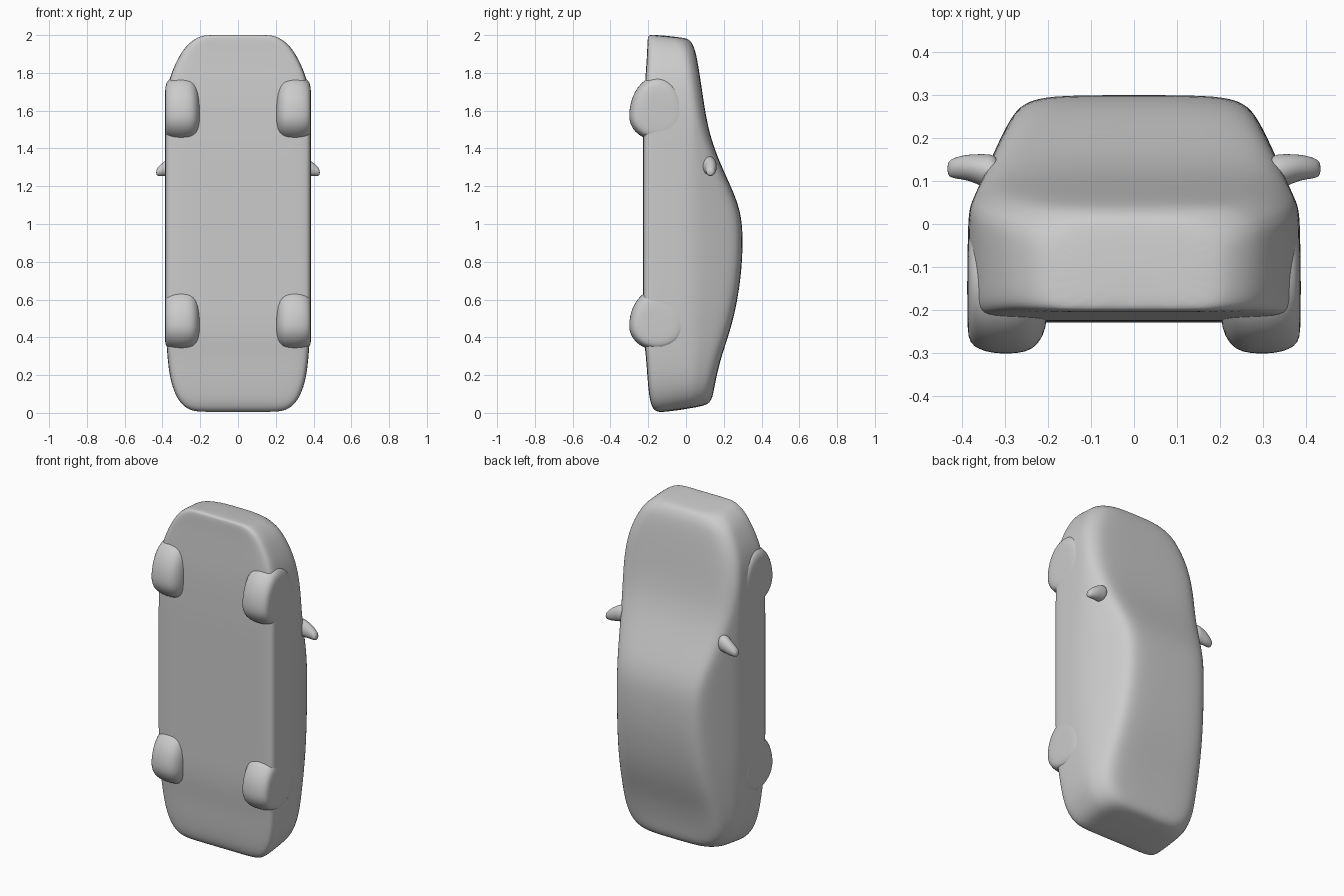
import bpy, bmesh, math

cube = bpy.data.objects.get("Cube")
if cube:
    bpy.data.objects.remove(cube, do_unlink=True)

grey = bpy.data.materials.new("plain grey")
grey.use_nodes = True
grey.diffuse_color = (0.6, 0.6, 0.6, 1)
grey.node_tree.nodes["Principled BSDF"].inputs["Base Color"].default_value = (0.6, 0.6, 0.6, 1)


def loft(name, rings, levels):
    """Skin closed rings of points, cap both ends and smooth the result."""
    bm = bmesh.new()
    loops = [[bm.verts.new(p) for p in ring] for ring in rings]
    n = len(loops[0])
    for a, b in zip(loops, loops[1:]):
        for i in range(n):
            j = (i + 1) % n
            bm.faces.new((a[i], a[j], b[j], b[i]))
    bm.faces.new(loops[0])
    bm.faces.new(loops[-1])
    bmesh.ops.recalc_face_normals(bm, faces=bm.faces)
    for f in bm.faces:
        f.smooth = True
    mesh = bpy.data.meshes.new(name)
    bm.to_mesh(mesh)
    bm.free()
    mesh.materials.append(grey)
    obj = bpy.data.objects.new(name, mesh)
    bpy.context.collection.objects.link(obj)
    sub = obj.modifiers.new("smooth", "SUBSURF")
    sub.levels = sub.render_levels = levels
    return obj


# Body stations, tail to nose: z, floor y, top y, half width, end tilt
STATIONS = [
    (0.005, -0.13, 0.09, 0.20, 0.15), (0.02, -0.168, 0.127, 0.265, 0.15),
    (0.06, -0.188, 0.142, 0.31, 0.12), (0.12, -0.198, 0.150, 0.342, 0.06),
    (0.20, -0.205, 0.163, 0.363, 0), (0.30, -0.212, 0.188, 0.374, 0),
    (0.40, -0.224, 0.222, 0.380, 0), (0.50, -0.228, 0.251, 0.384, 0),
    (0.60, -0.228, 0.272, 0.386, 0), (0.72, -0.228, 0.290, 0.386, 0),
    (0.85, -0.228, 0.300, 0.386, 0), (1.00, -0.228, 0.299, 0.386, 0),
    (1.10, -0.228, 0.278, 0.386, 0), (1.20, -0.228, 0.237, 0.386, 0),
    (1.30, -0.228, 0.191, 0.386, 0), (1.40, -0.228, 0.150, 0.386, 0),
    (1.50, -0.226, 0.120, 0.386, 0), (1.60, -0.224, 0.101, 0.384, 0),
    (1.70, -0.220, 0.086, 0.377, 0), (1.80, -0.213, 0.071, 0.355, 0),
    (1.90, -0.206, 0.054, 0.306, 0), (1.95, -0.204, 0.040, 0.266, -0.05),
    (1.985, -0.202, 0.020, 0.216, -0.08), (1.996, -0.192, -0.01, 0.17, -0.1),
]


def body_ring(z, floor, top, w, tilt):
    sill = min(0.03, top - 0.075)                   # shoulder line
    roof = w - 0.45 * max(0, top - 0.04 - sill)     # cabin leans inward
    mid = (sill + top - 0.04) / 2
    half = [(w * 0.5, floor), (w - 0.04, floor), (w - 0.006, floor + 0.012),
            (w, floor + 0.05), (w, (floor + sill) / 2), (w, sill),
            ((w + roof) / 2, mid), (roof, top - 0.04),
            (roof - 0.04, top - 0.011), (roof - 0.11, top)]
    outline = [(0, floor)] + half + [(0, top)] + [(-x, y) for x, y in reversed(half)]
    return [(x, y, z + tilt * (y + 0.1)) for x, y in outline]


loft("car_body", [body_ring(*s) for s in STATIONS], 2)


# Wheels: rounded drums, with a longer slope on the nose side
def wheel(name, side, cz, stretch):
    rings = []
    for x, r in ((0.20, 0.07), (0.21, 0.115), (0.235, 0.146), (0.27, 0.154),
                 (0.31, 0.155), (0.345, 0.150), (0.372, 0.138), (0.386, 0.12), (0.387, 0.06)):
        ring = []
        for i in range(24):
            a = math.tau * i / 24
            dz = r * math.sin(a)
            ring.append((side * x, -0.148 + r * math.cos(a),
                         cz + dz * (stretch if dz > 0 else 0.85)))
        rings.append(ring)
    loft(name, rings, 1)


# Side mirrors: tapered pods swept back toward the tail
def mirror(name, side):
    rings = []
    for x, cy, ry, cz, rz in ((0.31, 0.118, 0.045, 1.315, 0.055),
                              (0.35, 0.124, 0.040, 1.308, 0.050),
                              (0.385, 0.132, 0.031, 1.295, 0.042),
                              (0.415, 0.130, 0.026, 1.282, 0.030),
                              (0.434, 0.128, 0.018, 1.273, 0.017)):
        rings.append([(side * x, cy + ry * math.cos(math.tau * i / 12),
                       cz + rz * math.sin(math.tau * i / 12)) for i in range(12)])
    loft(name, rings, 2)


for label, side in (("left", 1), ("right", -1)):
    wheel("front_wheel_" + label, side, 1.57, 1.4)
    wheel("rear_wheel_" + label, side, 0.46, 1.3)
    mirror("side_mirror_" + label, side)
